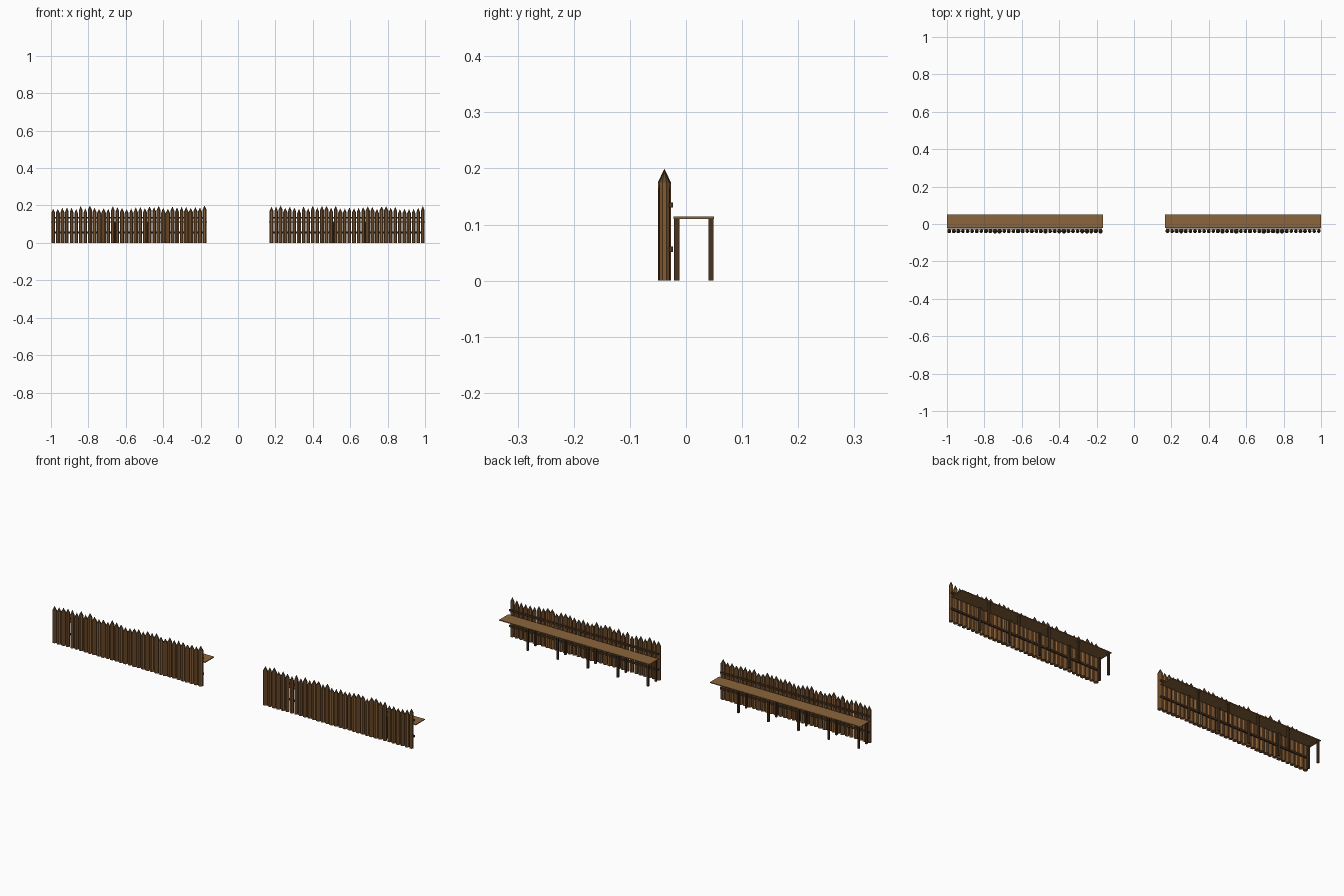
import bpy, bmesh, math, random
from mathutils import Matrix

random.seed(7)
cube = bpy.data.objects.get("Cube")
if cube:
    bpy.data.objects.remove(cube, do_unlink=True)


def material(name, rgb):
    m = bpy.data.materials.new(name)
    m.use_nodes = True
    m.diffuse_color = (*rgb, 1)
    m.node_tree.nodes["Principled BSDF"].inputs["Base Color"].default_value = (*rgb, 1)
    return m


LOG = material("log brown", (0.23, 0.105, 0.034))
TIP = material("cut tip brown", (0.12, 0.065, 0.026))
PLANK = material("plank brown", (0.26, 0.13, 0.045))
DARK = material("dark timber", (0.065, 0.032, 0.014))


def finish(name, bm, *mats):
    mesh = bpy.data.meshes.new(name)
    bmesh.ops.recalc_face_normals(bm, faces=bm.faces)
    bm.to_mesh(mesh)
    bm.free()
    for m in mats:
        mesh.materials.append(m)
    obj = bpy.data.objects.new(name, mesh)
    bpy.context.collection.objects.link(obj)
    return obj


def add_box(bm, x0, x1, y0, y1, z0, z1):
    place = Matrix.Translation(((x0 + x1) / 2, (y0 + y1) / 2, (z0 + z1) / 2))
    size = Matrix.Diagonal((x1 - x0, y1 - y0, z1 - z0, 1))
    bmesh.ops.create_cube(bm, size=1, matrix=place @ size)


def add_stake(bm, x, y, r, height, sides=8):
    """Faceted log with a pointed top."""
    turn = math.pi / sides
    rings = []
    for z in (0, height - 0.023):
        rings.append([bm.verts.new((x + r * math.cos(turn + i * math.tau / sides),
                                    y + r * math.sin(turn + i * math.tau / sides), z))
                      for i in range(sides)])
    apex = bm.verts.new((x, y, height))
    low, high = rings
    bm.faces.new(low[::-1])
    for i in range(sides):
        j = (i + 1) % sides
        bm.faces.new((low[i], low[j], high[j], high[i]))
        bm.faces.new((high[i], high[j], apex)).material_index = 1


LENGTH, COUNT = 0.833, 34
for side, start in (("right", -1.0), ("left", 1.0 - LENGTH)):
    end = start + LENGTH

    # Palisade of pointed logs
    bm = bmesh.new()
    pitch = (LENGTH - 0.024) / (COUNT - 1)
    for i in range(COUNT):
        add_stake(bm, start + 0.012 + i * pitch, -0.0385,
                  random.uniform(0.0098, 0.0128), random.uniform(0.18, 0.2))
    finish(side + "_palisade", bm, LOG, TIP)

    # Horizontal rails behind the logs
    bm = bmesh.new()
    for z in (0.056, 0.135):
        add_box(bm, start + 0.004, end - 0.004, -0.03, -0.023, z - 0.0045, z + 0.0045)
    finish(side + "_rails", bm, DARK)

    # Walkway deck
    bm = bmesh.new()
    add_box(bm, start, end, -0.022, 0.05, 0.11, 0.114)
    finish(side + "_walkway", bm, PLANK)

    # Walkway posts
    bm = bmesh.new()
    for i in range(5):
        x = start + 0.012 + i * LENGTH / 5
        for y in (-0.0165, 0.0445):
            add_box(bm, x - 0.0045, x + 0.0045, y - 0.0045, y + 0.0045, 0, 0.11)
    finish(side + "_posts", bm, DARK)
